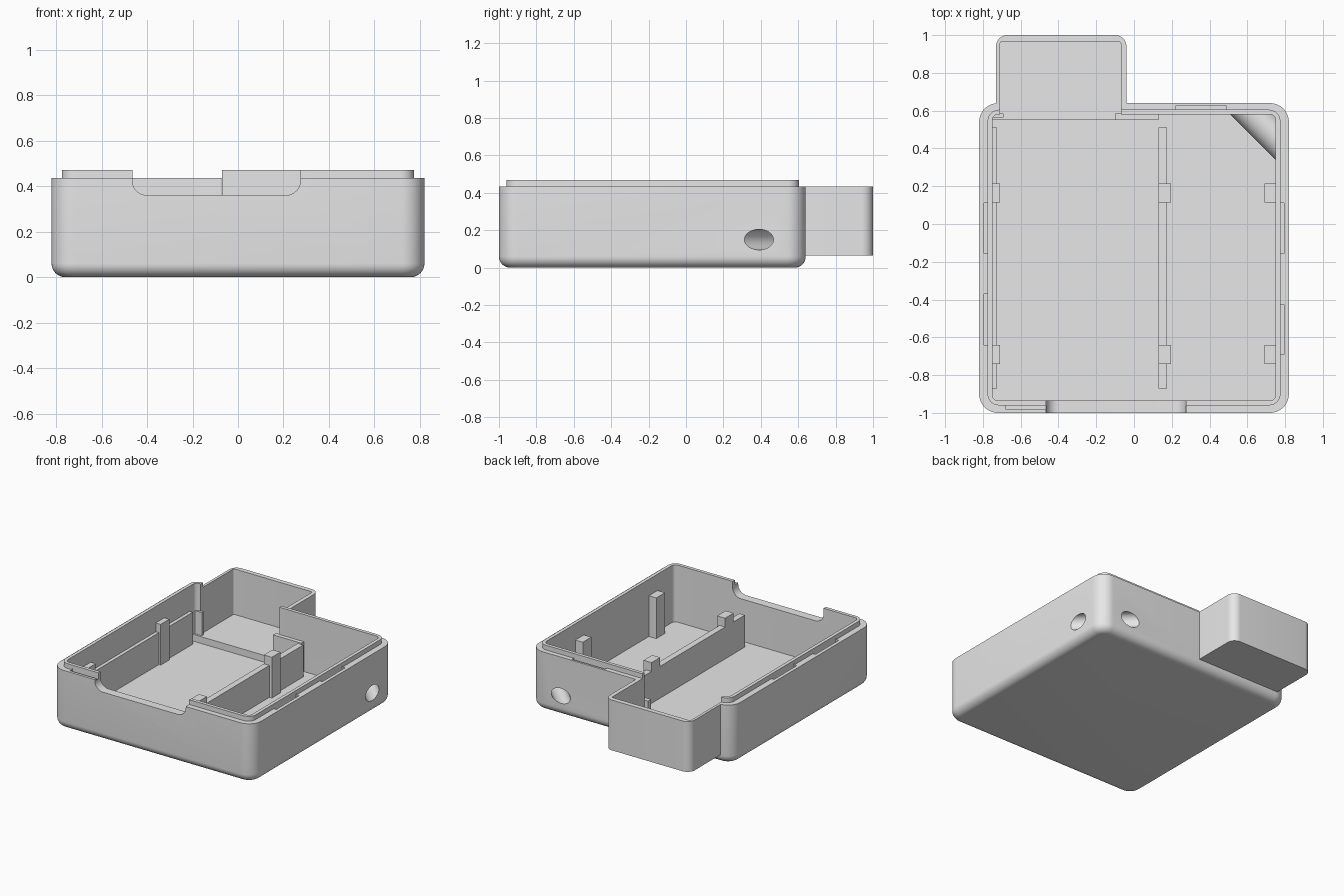
import bpy, bmesh, math

cube = bpy.data.objects.get("Cube")
if cube:
    bpy.data.objects.remove(cube, do_unlink=True)

grey = bpy.data.materials.new("light_grey_plastic")
grey.use_nodes = True
grey.diffuse_color = (0.8, 0.8, 0.8, 1)
grey.node_tree.nodes["Principled BSDF"].inputs["Base Color"].default_value = (0.8, 0.8, 0.8, 1)


def outline(x0, x1, y0, y1, r, steps=10):
    """Rounded rectangle, counter-clockwise."""
    corners = [(x1 - r, y1 - r), (x0 + r, y1 - r), (x0 + r, y0 + r), (x1 - r, y0 + r)]
    return [(cx + r * math.cos(a), cy + r * math.sin(a))
            for k, (cx, cy) in enumerate(corners)
            for a in [math.pi / 2 * (k + i / steps) for i in range(steps + 1)]]


def loft(name, rect, r, layers):
    """Solid through rounded rectangles; each layer is (inset, z)."""
    x0, x1, y0, y1 = rect
    bm = bmesh.new()
    rings = [[bm.verts.new((x, y, z)) for x, y in
              outline(x0 + d, x1 - d, y0 + d, y1 - d, r - d)] for d, z in layers]
    for low, high in zip(rings, rings[1:]):
        for i in range(len(low)):
            j = (i + 1) % len(low)
            bm.faces.new((low[i], low[j], high[j], high[i]))
    bm.faces.new(rings[0][::-1])
    bm.faces.new(rings[-1])
    return to_object(name, bm)


def box(name, x0, x1, y0, y1, z0, z1):
    bm = bmesh.new()
    bmesh.ops.create_cube(bm, size=1)
    for v in bm.verts:
        v.co = [c + (a + b) / 2 for c, a, b in
                zip((v.co.x * (x1 - x0), v.co.y * (y1 - y0), v.co.z * (z1 - z0)),
                    (x0, y0, z0), (x1, y1, z1))]
    return to_object(name, bm)


def to_object(name, bm):
    mesh = bpy.data.meshes.new(name)
    bm.to_mesh(mesh)
    bm.free()
    mesh.materials.append(grey)
    ob = bpy.data.objects.new(name, mesh)
    bpy.context.collection.objects.link(ob)
    return ob


def diagonal_rod(name, radius):
    """Horizontal rod running across the back corner."""
    bpy.ops.mesh.primitive_cylinder_add(
        vertices=48, radius=radius, depth=1.2, location=(0.605, 0.605, 0.15),
        rotation=(math.pi / 2, 0, math.pi / 4))
    ob = bpy.context.object
    ob.name = name
    ob.data.materials.append(grey)
    return ob


def combine(target, other, operation):
    other.hide_render = True
    bpy.context.view_layer.objects.active = target
    mod = target.modifiers.new(operation, "BOOLEAN")
    mod.operation, mod.object, mod.solver = operation, other, "EXACT"
    bpy.ops.object.modifier_apply(modifier=mod.name)
    bpy.data.objects.remove(other, do_unlink=True)


# Main tray with a rounded bottom edge
FILLET = 0.06
arc = [math.pi / 2 * i / 8 for i in range(9)]
layers = [(FILLET * (1 - math.sin(a)), FILLET * (1 - math.cos(a))) for a in arc]
shell = loft("case_shell", (-0.82, 0.82, -1, 0.64), 0.1, layers + [(0, 0.435)])

# Raised lip and rear extension
combine(shell, loft("lip", (-0.775, 0.775, -0.96, 0.605), 0.06, [(0, 0.3), (0, 0.47)]), "UNION")
combine(shell, loft("rear_box", (-0.73, -0.04, 0.4, 1), 0.06, [(0, 0.065), (0, 0.435)]), "UNION")

# Hollow out both bays
combine(shell, loft("cavity", (-0.75, 0.75, -0.935, 0.58), 0.03, [(0, 0.05), (0, 0.7)]), "DIFFERENCE")
combine(shell, loft("rear_cavity", (-0.71, -0.07, 0.5, 0.965), 0.012, [(0, 0.1), (0, 0.7)]), "DIFFERENCE")

# Strap tube through the back corner
tube = diagonal_rod("strap_tube", 0.085)
combine(tube, box("tube_limit", 0.3, 0.77, 0.2, 0.6, 0.02, 0.4), "INTERSECT")
combine(shell, tube, "UNION")
combine(shell, diagonal_rod("strap_hole", 0.055), "DIFFERENCE")

# Rounded notch in the front wall
notch = loft("notch", (-0.465, 0.275, 0.36, 0.8), 0.065, [(0, 0.9), (0, 1.1)])
notch.rotation_euler.x = math.pi / 2
bpy.context.view_layer.update()
combine(shell, notch, "DIFFERENCE")

# Snap slots in the rim ledge
for x0, x1, y0, y1 in [(-0.795, -0.77, -0.155, 0.11), (-0.795, -0.77, -0.64, -0.37),
                       (0.77, 0.795, -0.155, 0.11), (0.77, 0.795, -0.69, -0.425),
                       (0.22, 0.49, 0.6, 0.625), (-0.68, -0.465, -0.98, -0.955)]:
    combine(shell, box("slot", x0, x1, y0, y1, 0.4, 0.445), "DIFFERENCE")

# Bay walls
parts = [shell,
         box("bay_divider", 0.13, 0.175, -0.87, 0.51, 0.04, 0.285),
         box("side_rail", -0.76, -0.725, -0.87, 0.51, 0.04, 0.285),
         box("bay_sill", -0.755, 0.13, 0.55, 0.585, 0.04, 0.1),
         box("back_guide", -0.1, 0.13, 0.55, 0.585, 0.04, 0.27),
         box("back_guide_stub", -0.755, -0.69, 0.565, 0.585, 0.04, 0.27)]

# Support posts in two rows
for row, y in (("front", -0.69), ("back", 0.165)):
    for place, x0, x1 in (("right", -0.76, -0.71), ("middle", 0.13, 0.195), ("left", 0.69, 0.76)):
        parts.append(box(f"{row}_{place}_post", x0, x1, y - 0.05, y + 0.05, 0.04, 0.35))

# Smooth shading with sharp edges kept
bpy.ops.object.select_all(action="DESELECT")
for ob in parts:
    ob.select_set(True)
bpy.context.view_layer.objects.active = shell
bpy.ops.object.shade_smooth_by_angle(angle=math.radians(30))
